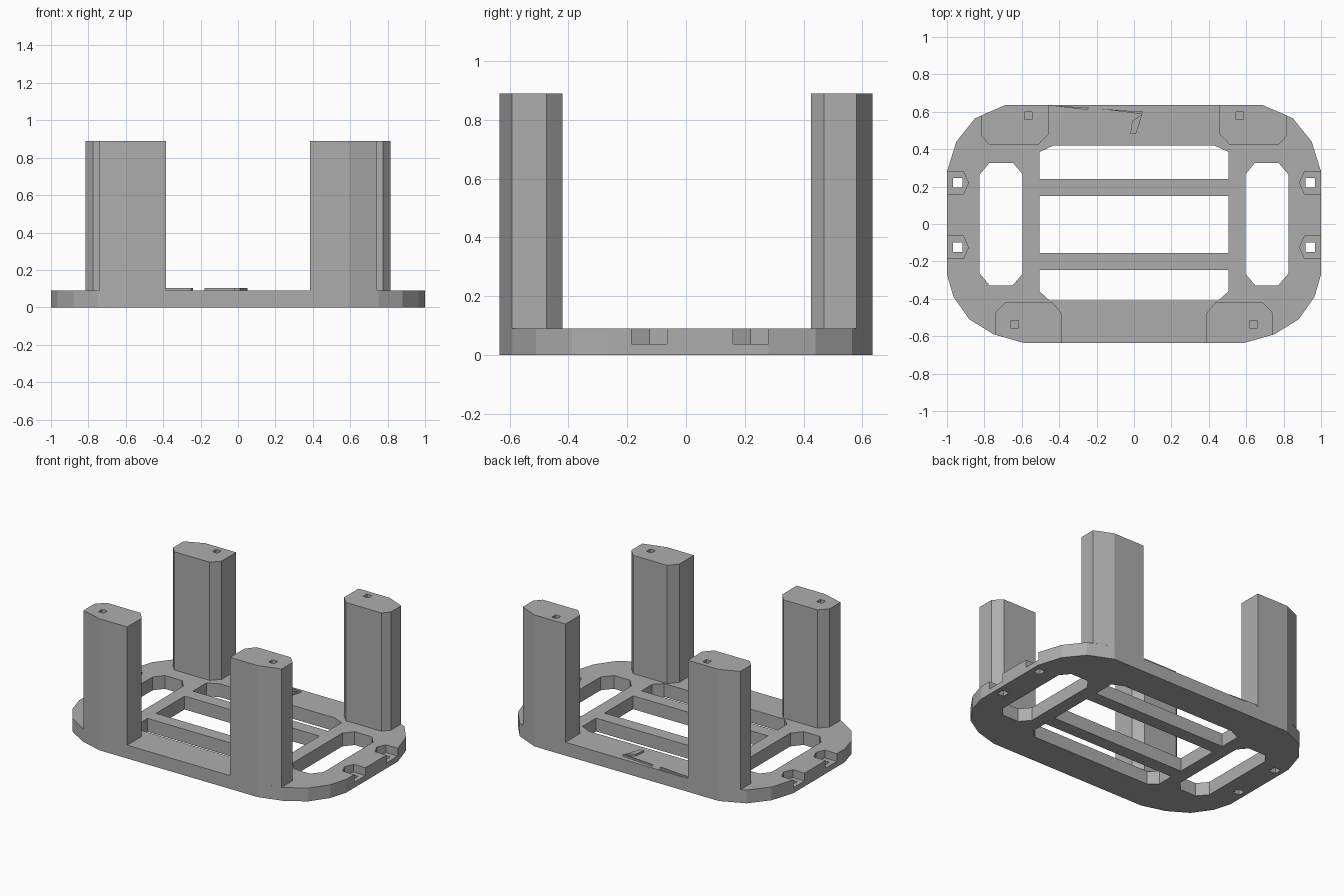
import bpy
import bmesh

cube = bpy.data.objects.get("Cube")
if cube:
    bpy.data.objects.remove(cube, do_unlink=True)

TOP = 0.09      # plate thickness
HEIGHT = 0.89   # top of the posts

grey = bpy.data.materials.new("plain_grey")
grey.use_nodes = True
colour = (0.42, 0.42, 0.42, 1)
grey.diffuse_color = colour
grey.node_tree.nodes["Principled BSDF"].inputs["Base Color"].default_value = colour


def prism(name, outline, z0, z1):
    """Upright solid with the given plan outline."""
    bm = bmesh.new()
    face = bm.faces.new([bm.verts.new((x, y, z0)) for x, y in outline])
    up = bmesh.ops.extrude_face_region(bm, geom=[face])
    verts = [v for v in up["geom"] if isinstance(v, bmesh.types.BMVert)]
    bmesh.ops.translate(bm, verts=verts, vec=(0, 0, z1 - z0))
    bmesh.ops.recalc_face_normals(bm, faces=bm.faces)
    mesh = bpy.data.meshes.new(name)
    bm.to_mesh(mesh)
    bm.free()
    mesh.materials.append(grey)
    obj = bpy.data.objects.new(name, mesh)
    bpy.context.collection.objects.link(obj)
    return obj


def cut(target, outline, z0, z1):
    """Subtract a prism from the target."""
    cutter = prism("cutter", outline, z0, z1)
    cutter.hide_render = True
    mod = target.modifiers.new("cut", "BOOLEAN")
    mod.operation = "DIFFERENCE"
    mod.solver = "EXACT"
    mod.object = cutter
    bpy.context.view_layer.objects.active = target
    bpy.ops.object.modifier_apply(modifier=mod.name)
    bpy.data.objects.remove(cutter, do_unlink=True)


def flip(points, side):
    return [(x * side, y) for x, y in points]


def both_sides(half):
    """Close a right-hand half outline by mirroring it in x."""
    return half + flip(half[::-1], -1)


def rect(x0, x1, y0, y1):
    return [(x0, y0), (x1, y0), (x1, y1), (x0, y1)]


def square(x, y, r):
    return rect(x - r, x + r, y - r, y + r)


# Base plate with faceted round corners
plate = prism("base_plate", both_sides([
    (0.59, -0.635), (0.75, -0.59), (0.88, -0.51), (0.965, -0.39), (1, -0.27),
    (1, 0.28), (0.95, 0.44), (0.85, 0.565), (0.69, 0.635)]), 0, TOP)

# Central opening, leaving two cross bars
cut(plate, both_sides([(0.45, -0.41), (0.505, -0.36), (0.505, -0.245)]), -1, 1)
cut(plate, rect(-0.505, 0.505, -0.155, 0.15), -1, 1)
cut(plate, both_sides([(0.505, 0.24), (0.505, 0.385), (0.43, 0.42)]), -1, 1)

# Side slots, screw holes and nut pockets
slot = [(0.65, -0.33), (0.77, -0.33), (0.825, -0.265), (0.825, 0.265),
        (0.775, 0.325), (0.645, 0.325), (0.595, 0.265), (0.595, -0.265)]
for side in (-1, 1):
    cut(plate, flip(slot, side), -1, 1)
    for y in (-0.125, 0.22):
        pocket = [(0.885, y), (0.912, y - 0.06), (1.1, y - 0.06),
                  (1.1, y + 0.06), (0.912, y + 0.06)]
        cut(plate, flip(pocket, side), 0.037, 1)
        cut(plate, square(0.943 * side, y, 0.025), -1, 1)

# Four posts, each with a small screw hole in its top
back = [(0.458, 0.635), (0.458, 0.48), (0.51, 0.425), (0.775, 0.425),
        (0.815, 0.47), (0.815, 0.581), (0.69, 0.635)]
front = [(0.385, -0.635), (0.385, -0.48), (0.435, -0.42), (0.69, -0.42),
         (0.742, -0.475), (0.742, -0.592), (0.59, -0.635)]
for row, outline, hx, hy in (("back", back, 0.565, 0.58),
                             ("front", front, 0.637, -0.535)):
    for side, label in ((-1, "right"), (1, "left")):
        post = prism(f"{row}_{label}_post", flip(outline, side), TOP, HEIGHT)
        cut(post, square(hx * side, hy, 0.02), HEIGHT - 0.2, 1)

# Thin raised slivers on the back rail
slivers = [[(-0.45, 0.633), (-0.25, 0.61), (-0.24, 0.622)],
           [(-0.18, 0.615), (0.04, 0.588), (0.05, 0.6)],
           [(-0.02, 0.48), (0.01, 0.48), (0.045, 0.588), (-0.01, 0.55)]]
for i, outline in enumerate(slivers):
    prism(f"rail_sliver_{i + 1}", outline, TOP, TOP + 0.012)
